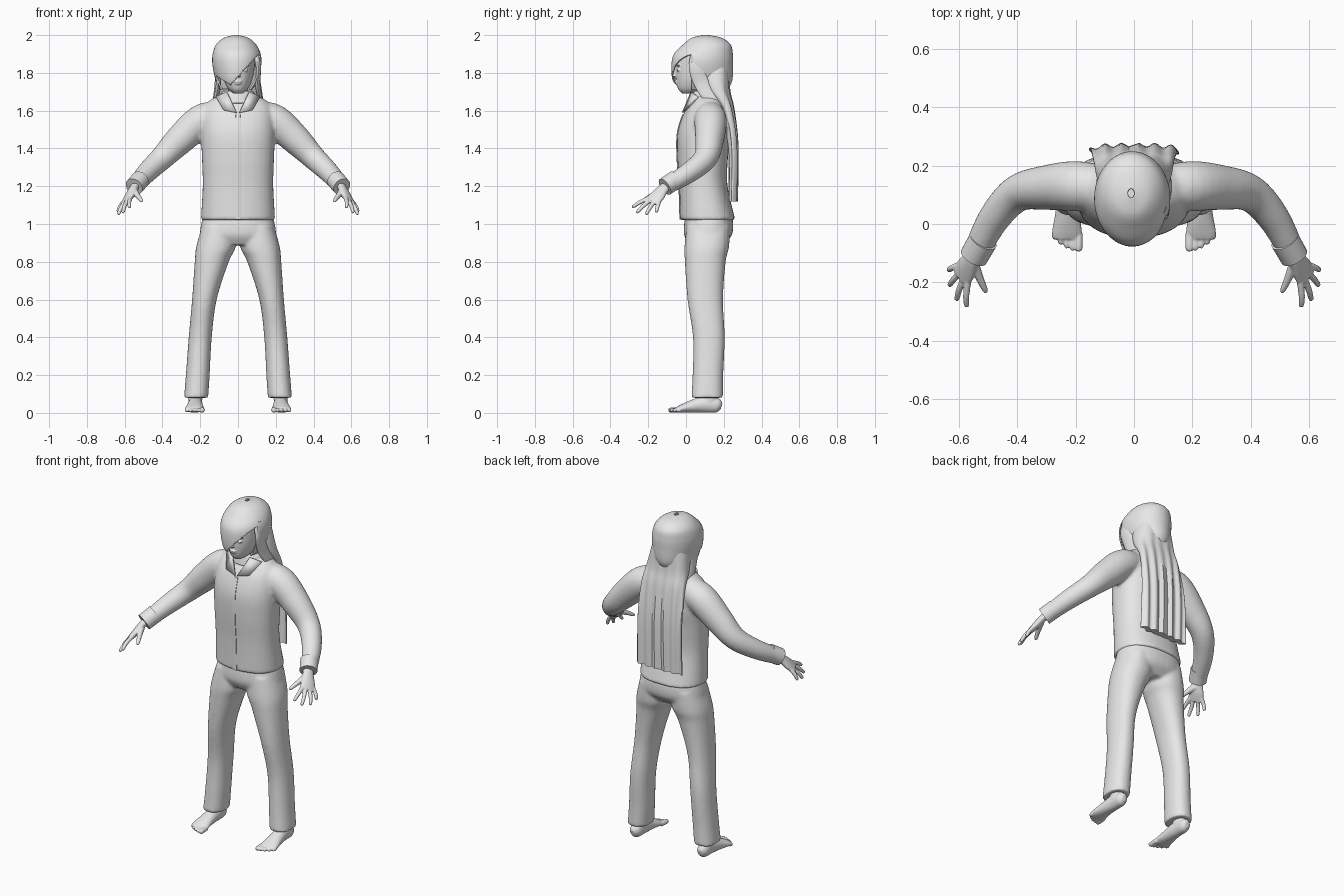
import bpy, bmesh, math
from mathutils import Vector

cube = bpy.data.objects.get("Cube")
if cube:
    bpy.data.objects.remove(cube, do_unlink=True)

mat = bpy.data.materials.new("light grey")
mat.use_nodes = True
GREY = (0.8, 0.8, 0.8, 1)
mat.diffuse_color = GREY
mat.node_tree.nodes["Principled BSDF"].inputs["Base Color"].default_value = GREY


def smooth_rows(rows, steps):
    """Catmull-Rom interpolation between section rows."""
    rows = [Vector(r) for r in rows]
    ext = [rows[0]] + rows + [rows[-1]]
    out = []
    for a, b, c, d in zip(ext, ext[1:], ext[2:], ext[3:]):
        for i in range(steps):
            t = i / steps
            out.append(0.5 * (2 * b + (c - a) * t + (2 * a - 5 * b + 4 * c - d) * t * t
                              + (3 * b - a - 3 * c + d) * t ** 3))
    return out + [rows[-1]]


def loft(bm, rows, ref=None, side=1, p=2.0, n=32, steps=5, caps=True):
    """Rows are x, y, z, radius a, radius b. Without ref the rings lie level."""
    rows = smooth_rows(rows, steps)
    rings = []
    for i, r in enumerate(rows):
        u, v = Vector((1, 0, 0)), Vector((0, 1, 0))
        if ref:
            lo, hi = rows[max(i - 1, 0)], rows[min(i + 1, len(rows) - 1)]
            t = (Vector(hi[:3]) - Vector(lo[:3])).normalized()
            u = t.cross(Vector(ref)).normalized()
            v = t.cross(u)
        ring = []
        for k in range(n):
            c, s = math.cos(math.tau * k / n), math.sin(math.tau * k / n)
            c = math.copysign(abs(c) ** (2 / p), c)
            s = math.copysign(abs(s) ** (2 / p), s)
            q = Vector(r[:3]) + u * c * r[3] + v * s * r[4]
            ring.append(bm.verts.new((q.x * side, q.y, q.z)))
        rings.append(ring)
    for a, b in zip(rings, rings[1:]):
        for k in range(n):
            bm.faces.new((a[k], a[(k + 1) % n], b[(k + 1) % n], b[k]))
    if caps:
        bm.faces.new(rings[0])
        bm.faces.new(rings[-1])


def blob(bm, centre, radii):
    made = bmesh.ops.create_uvsphere(bm, u_segments=16, v_segments=10, radius=1)["verts"]
    for v in made:
        v.co = Vector(centre) + Vector([a * b for a, b in zip(v.co, radii)])


def finish(name, bm, voxel=0, relax=4, thick=0):
    bmesh.ops.recalc_face_normals(bm, faces=bm.faces)
    me = bpy.data.meshes.new(name)
    bm.to_mesh(me)
    bm.free()
    me.materials.append(mat)
    ob = bpy.data.objects.new(name, me)
    bpy.context.collection.objects.link(ob)
    bpy.ops.object.select_all(action="DESELECT")
    ob.select_set(True)
    bpy.context.view_layer.objects.active = ob
    bpy.ops.object.shade_smooth_by_angle(angle=math.radians(40))
    if thick:
        m = ob.modifiers.new("thickness", "SOLIDIFY")
        m.thickness = thick
    if voxel:
        m = ob.modifiers.new("blend", "REMESH")
        m.mode, m.voxel_size, m.use_smooth_shade = "VOXEL", voxel, True
        m = ob.modifiers.new("relax", "SMOOTH")
        m.factor, m.iterations = 0.5, relax
    return ob


# Shirt with sleeves
bm = bmesh.new()
loft(bm, [(0, .115, 1.02, .197, .147), (0, .092, 1.2, .187, .128), (0, .088, 1.35, .191, .134),
          (0, .095, 1.48, .196, .14), (0, .107, 1.58, .19, .122), (0, .115, 1.64, .165, .09),
          (0, .12, 1.685, .1, .06)], p=2.3)
for side in (1, -1):
    loft(bm, [(.08, .12, 1.58, .07, .07), (.19, .13, 1.55, .086, .086), (.3, .125, 1.453, .077, .08),
              (.4, .105, 1.352, .064, .064), (.48, .02, 1.275, .055, .055),
              (.54, -.092, 1.207, .046, .046)], ref=(0, 0, 1), side=side)
finish("shirt", bm, voxel=.009, relax=8)

# Cuffs, collar and front placket
for side, label in ((1, "left"), (-1, "right")):
    bm = bmesh.new()
    loft(bm, [(.517, -.055, 1.235, .05, .05), (.55, -.112, 1.197, .049, .049)],
         ref=(0, 0, 1), side=side)
    finish(label + "_cuff", bm)
    bm = bmesh.new()
    flap = [(.008, -.022, 1.59), (.078, -.004, 1.605), (.118, .06, 1.675), (.06, .025, 1.7)]
    bm.faces.new([bm.verts.new((x * side, y, z)) for x, y, z in flap])
    finish(label + "_collar_flap", bm, thick=.008)
bm = bmesh.new()
loft(bm, [(0, .115, 1.64, .115, .095), (0, .115, 1.68, .095, .085), (0, .11, 1.705, .075, .07)],
     caps=False)
finish("collar", bm, thick=.006)
bm = bmesh.new()
loft(bm, [(0, -.031, 1.025, .014, .004), (0, -.036, 1.2, .014, .004), (0, -.046, 1.35, .014, .004),
          (0, -.045, 1.48, .014, .004), (0, -.016, 1.58, .012, .004)], p=4, n=16)
finish("placket", bm)

# Trousers
bm = bmesh.new()
loft(bm, [(0, .12, 1.06, .18, .12), (0, .12, 1, .195, .13), (0, .116, .94, .2, .126),
          (0, .107, .89, .17, .09)], p=2.3)
for side in (1, -1):
    loft(bm, [(.105, .118, .99, .085, .115), (.117, .11, .88, .104, .118), (.139, .102, .8, .09, .108),
              (.178, .102, .6, .065, .094), (.2, .121, .4, .061, .084), (.213, .116, .2, .063, .081),
              (.222, .112, .08, .064, .084)], side=side, p=2.2)
finish("trousers", bm, voxel=.009, relax=6)

# Bare feet
for side, label in ((1, "left"), (-1, "right")):
    bm = bmesh.new()
    loft(bm, [(.225, .188, .035, .014, .018), (.225, .165, .04, .032, .038), (.225, .1, .045, .037, .044),
              (.228, .03, .034, .043, .033), (.23, -.025, .022, .051, .021),
              (.23, -.05, .016, .047, .014)], ref=(0, 0, 1), side=side)
    loft(bm, [(.225, .125, .04, .036, .045), (.225, .12, .16, .036, .042)], side=side)
    for i in range(5):
        x, tip = .19 + .0205 * i, -.093 + .0025 * i * i
        r = .014 if i == 0 else .0105
        loft(bm, [(x, -.03, .017, r, r), (x, tip + .012, .014, r, r), (x, tip, .011, r * .5, r * .5)],
             ref=(0, 0, 1), side=side, n=12)
    finish(label + "_foot", bm, voxel=.004, relax=3)

# Hands
spread = Vector((.45, .87, -.2))
knuckle = Vector((.594, -.183, 1.117))
tips = [(.575, -.285, 1.088), (.61, -.262, 1.06), (.635, -.212, 1.05), (.638, -.158, 1.062)]
for side, label in ((1, "left"), (-1, "right")):
    bm = bmesh.new()
    loft(bm, [(.53, -.08, 1.22, .024, .03), (.553, -.118, 1.188, .021, .031),
              (.575, -.152, 1.148, .02, .042), (*knuckle, .014, .045)], ref=spread, side=side)
    for i, tip in enumerate(tips):
        base = knuckle + spread * (-.034 + .0225 * i) + Vector((-.008, .012, .012))
        tip = Vector(tip)
        mid = base.lerp(tip, .55) + Vector((.003, 0, .004))
        loft(bm, [(*base, .012, .012), (*mid, .011, .011), (*base.lerp(tip, .93), .009, .009),
                  (*tip, .004, .004)], ref=spread, side=side, n=12)
    loft(bm, [(.55, -.135, 1.172, .018, .022), (.53, -.185, 1.148, .014, .014),
              (.512, -.225, 1.125, .01, .01), (.508, -.236, 1.118, .004, .004)],
         ref=spread, side=side, n=12)
    finish(label + "_hand", bm, voxel=.004, relax=3)

# Head and neck with nose, lips and eyes
bm = bmesh.new()
loft(bm, [(0, .012, 1.69, .022, .03), (0, .038, 1.715, .052, .08), (0, .06, 1.765, .076, .113),
          (0, .077, 1.83, .088, .132), (0, .088, 1.9, .09, .132), (0, .1, 1.95, .06, .09)])
loft(bm, [(0, .115, 1.6, .06, .06), (0, .1, 1.68, .05, .052), (0, .09, 1.76, .05, .055)])
loft(bm, [(0, -.05, 1.835, .007, .01), (0, -.06, 1.8, .01, .014), (0, -.062, 1.78, .016, .012)], n=12)
blob(bm, (0, -.05, 1.754), (.022, .012, .006))
blob(bm, (0, -.046, 1.743), (.02, .012, .006))
for x in (-.038, .038):
    blob(bm, (x, -.04, 1.815), (.016, .01, .008))
    blob(bm, (x, -.041, 1.84), (.024, .01, .006))
finish("head", bm, voxel=.004, relax=3)

# Hair cap: trimmed along the slanted fringe and the side of the face
bm = bmesh.new()
loft(bm, [(-.01, .09, 1.71, .085, .13), (-.008, .087, 1.76, .11, .158), (-.006, .086, 1.84, .129, .163),
          (-.007, .092, 1.9, .127, .156), (-.01, .11, 1.95, .106, .126),
          (-.01, .11, 1.985, .066, .08), (-.01, .105, 2, .012, .016)], n=64, steps=8)
corner = Vector((-.04, 0, 1.735))
slopes = (1.1, -.65)
cuts = [(corner, (-s, 0, 1)) for s in slopes] + [(Vector((0, .03, 0)), (0, 1, 0))]
for co, no in cuts:
    bmesh.ops.bisect_plane(bm, geom=bm.verts[:] + bm.edges[:] + bm.faces[:], plane_co=co, plane_no=no)


def on_face(c):
    edge = corner.z + max(s * (c.x - corner.x) for s in slopes)
    return c.y < .03 and c.z < edge


gone = [f for f in bm.faces if on_face(f.calc_center_median()) or len(f.verts) > 20]
bmesh.ops.delete(bm, geom=gone, context="FACES")
finish("hair_cap", bm, thick=.008)

# Long hair falling down the back, rippled into strands
bm = bmesh.new()
loft(bm, [(-.005, .155, 1.9, .08, .07), (-.004, .15, 1.8, .112, .078), (0, .172, 1.7, .128, .062),
          (0, .218, 1.6, .138, .036), (0, .25, 1.4, .148, .022), (0, .25, 1.12, .155, .018)],
     p=2.6, n=96, steps=6)
for v in bm.verts:
    fall = min(max((1.8 - v.co.z) / .3, 0), 1)
    v.co.y += .007 * fall * math.sin(v.co.x * 110)
finish("long_hair", bm)

# Locks in front of the ears
for side, label in ((1, "left"), (-1, "right")):
    bm = bmesh.new()
    loft(bm, [(.09, .06, 1.92, .02, .03), (.108, .055, 1.83, .014, .04), (.104, .085, 1.74, .014, .045),
              (.118, .13, 1.66, .012, .04), (.125, .17, 1.6, .005, .02)], side=side, n=20)
    finish(label + "_side_lock", bm)
